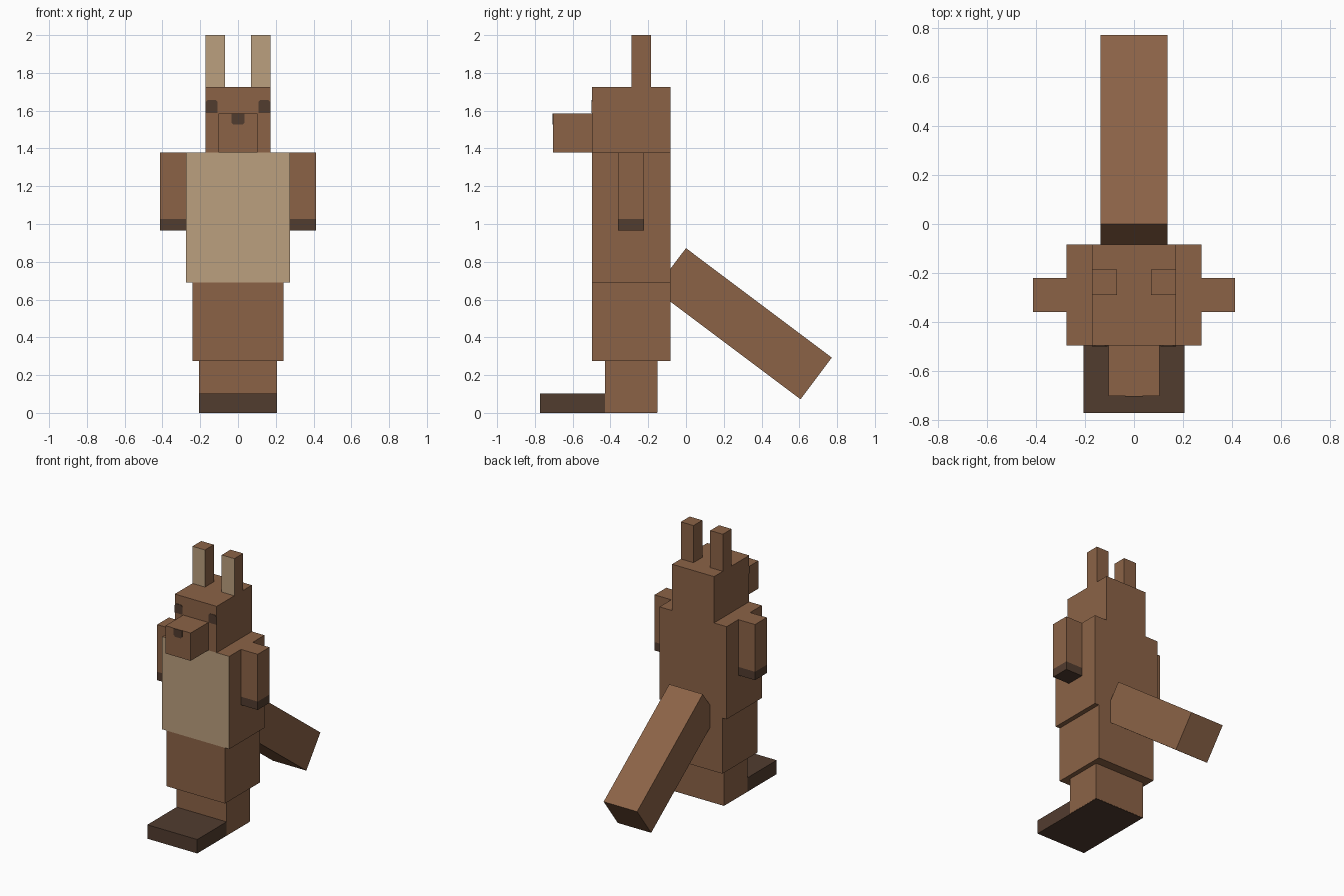
import bpy
import bmesh
import math
from mathutils import Matrix, Vector

cube = bpy.data.objects.get("Cube")
if cube:
    bpy.data.objects.remove(cube, do_unlink=True)

U = 2 / 29        # block unit: the figure is 29 units tall
MID = -0.29       # depth of the body's centre line


def material(name, rgb):
    m = bpy.data.materials.new(name)
    m.use_nodes = True
    m.diffuse_color = (*rgb, 1)
    m.node_tree.nodes["Principled BSDF"].inputs["Base Color"].default_value = (*rgb, 1)
    return m


BROWN = material("brown fur", (0.26, 0.124, 0.062))
TAN = material("pale tan fur", (0.5, 0.35, 0.21))
DARK = material("dark brown", (0.083, 0.045, 0.028))


def finish(name, bm, mats):
    bmesh.ops.recalc_face_normals(bm, faces=bm.faces)
    mesh = bpy.data.meshes.new(name)
    bm.to_mesh(mesh)
    bm.free()
    for m in mats:
        mesh.materials.append(m)
    obj = bpy.data.objects.new(name, mesh)
    bpy.context.collection.objects.link(obj)
    return obj


def box(name, size, centre, mat, front=None, tilt=0):
    """Box with an optional second colour on its front face."""
    bm = bmesh.new()
    bmesh.ops.create_cube(bm, size=1, matrix=Matrix.Diagonal((*size, 1)))
    if front:
        for f in bm.faces:
            f.material_index = int(f.normal.y < -0.9)
    bm.transform(Matrix.Translation(centre) @ Matrix.Rotation(tilt, 4, "X"))
    return finish(name, bm, [mat, front] if front else [mat])


def block(name, width, depth, height, bottom, mat, x=0, y=MID, front=None):
    """Box measured in block units, standing at the given height."""
    return box(name, (width * U, depth * U, height * U),
               (x * U, y, (bottom + height / 2) * U), mat, front)


def plate(name, outline, y, mat):
    """Thin painted detail lying on a front face."""
    bm = bmesh.new()
    face = bm.faces.new([bm.verts.new((x, y + 0.002, z)) for x, z in outline])
    ext = bmesh.ops.extrude_face_region(bm, geom=[face])
    moved = [v for v in ext["geom"] if isinstance(v, bmesh.types.BMVert)]
    bmesh.ops.translate(bm, verts=moved, vec=Vector((0, -0.005, 0)))
    return finish(name, bm, [mat])


# Trunk, stacked from the ground up
leg = block("legs", 6, 4, 3.96, 0.04, BROWN)
block("hips", 7, 6, 6, 4, BROWN)
block("torso", 8, 6, 10, 10, BROWN, front=TAN)
block("head", 5, 6, 5, 20, BROWN)
head_front = MID - 3 * U
block("snout", 3, 3, 3, 20, BROWN, y=head_front - 1.5 * U)

# Long foot runs from the toes back beneath the legs
toe, heel = MID - 7 * U, MID + 1.98 * U
box("foot", (5.96 * U, heel - toe, 1.5 * U), (0, (toe + heel) / 2, 0.75 * U), DARK)

# Sloping tail
box("tail", (4 * U, 14 * U, 4 * U), (0, 0.303, 0.472), BROWN, tilt=-math.radians(36.9))

# Paired parts
for side, s in (("left", 1), ("right", -1)):
    block(side + "_arm", 2, 2, 5.1, 14.9, BROWN, x=5 * s)
    block(side + "_hand", 2, 2, 0.9, 14, DARK, x=5 * s)
    block(side + "_ear", 1.5, 1.5, 4, 25, BROWN, x=1.75 * s, y=-0.238, front=TAN)
    eye = [(0.108, 1.588), (0.171, 1.588), (0.171, 1.645), (0.16, 1.657),
           (0.118, 1.657), (0.108, 1.645)]
    plate(side + "_eye", [(x * s, z) for x, z in eye], head_front, DARK)

# Nose on the tip of the snout
plate("nose", [(-0.035, 1.586), (-0.035, 1.538), (-0.024, 1.526),
               (0.024, 1.526), (0.035, 1.538), (0.035, 1.586)],
      head_front - 3 * U, DARK)
